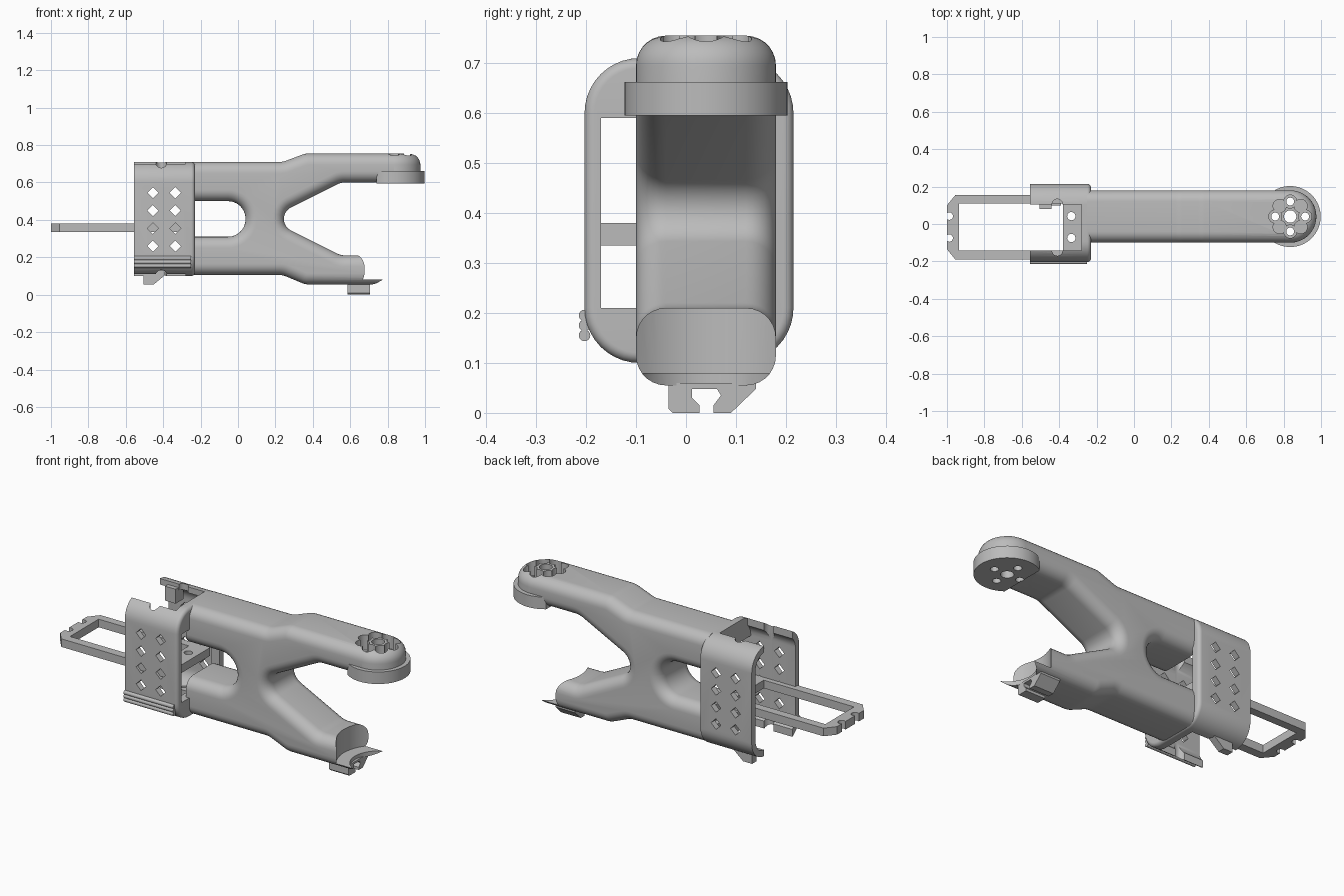
import bpy, bmesh, math
from mathutils import Vector

if "Cube" in bpy.data.objects:
    bpy.data.objects.remove(bpy.data.objects["Cube"])

grey = bpy.data.materials.new("plain grey")
grey.use_nodes = True
grey.diffuse_color = (0.5, 0.5, 0.5, 1)
grey.node_tree.nodes["Principled BSDF"].inputs["Base Color"].default_value = (0.5, 0.5, 0.5, 1)

AXES = {"x": lambda u, v, w: (w, u, v), "y": lambda u, v, w: (u, w, v), "z": lambda u, v, w: (u, v, w)}


def fillet(points, steps=10):
    """Round the corners of a polygon given as (u, v, radius)."""
    out = []
    for i, (u, v, r) in enumerate(points):
        p = Vector((u, v))
        if r == 0:
            out.append(p)
            continue
        a = (Vector(points[i - 1][:2]) - p).normalized()
        b = (Vector(points[(i + 1) % len(points)][:2]) - p).normalized()
        half = a.angle(b) / 2
        centre = p + (a + b).normalized() * (r / math.sin(half))
        start = p + a * (r / math.tan(half)) - centre
        end = p + b * (r / math.tan(half)) - centre
        turn = math.atan2(start.x * end.y - start.y * end.x, start.dot(end))
        for k in range(steps + 1):
            t = turn * k / steps
            c, s = math.cos(t), math.sin(t)
            out.append(centre + Vector((start.x * c - start.y * s, start.x * s + start.y * c)))
    return out


def prism(name, points, axis, lo, hi, low_round=0, high_round=0):
    """Extrude a polygon along an axis, optionally rounding its end rims."""
    place = AXES[axis]
    bm = bmesh.new()
    ends = [[bm.verts.new(place(p[0], p[1], w)) for p in points] for w in (lo, hi)]
    caps = [bm.faces.new(ring) for ring in ends]
    n = len(points)
    for i in range(n):
        j = (i + 1) % n
        bm.faces.new((ends[0][i], ends[0][j], ends[1][j], ends[1][i]))
    bmesh.ops.recalc_face_normals(bm, faces=bm.faces)
    rims = [list(cap.edges) for cap in caps]
    for rim, r in zip(rims, (low_round, high_round)):
        if r:
            bmesh.ops.bevel(bm, geom=rim, offset=r, segments=7, profile=0.5,
                            affect="EDGES", clamp_overlap=False)
    bmesh.ops.recalc_face_normals(bm, faces=bm.faces)
    mesh = bpy.data.meshes.new(name)
    bm.to_mesh(mesh)
    bm.free()
    mesh.materials.append(grey)
    ob = bpy.data.objects.new(name, mesh)
    bpy.context.collection.objects.link(ob)
    return ob


def rect(u0, u1, v0, v1, r=0):
    return fillet([(u0, v0, r), (u1, v0, r), (u1, v1, r), (u0, v1, r)])


def circle(u, v, r, n=32):
    return [(u + r * math.cos(2 * math.pi * i / n), v + r * math.sin(2 * math.pi * i / n)) for i in range(n)]


def cut(targets, points, axis, lo, hi):
    """Subtract a prism from each target."""
    tool = prism("cutter", points, axis, lo, hi)
    tool.hide_render = True
    for ob in targets:
        mod = ob.modifiers.new("cut", "BOOLEAN")
        mod.operation, mod.solver, mod.object = "DIFFERENCE", "EXACT", tool
        bpy.context.view_layer.update()
        mesh = bpy.data.meshes.new_from_object(ob.evaluated_get(bpy.context.evaluated_depsgraph_get()))
        ob.modifiers.clear()
        ob.data = mesh
    bpy.data.objects.remove(tool)


HX, HY = 0.835, 0.04          # centre of the round head

# Forked arm body, drawn too long and cut to length
outline = fillet([
    (-0.4, 0.71, 0), (0.24, 0.71, 0.1), (0.36, 0.755, 0.1), (1.0, 0.755, 0),
    (1.0, 0.6, 0), (0.55, 0.6, 0.1), (0.16, 0.405, 0.069), (0.55, 0.21, 0.1), (1.0, 0.21, 0),
    (1.0, 0.055, 0), (0.36, 0.055, 0.1), (0.24, 0.105, 0.1), (-0.4, 0.105, 0),
    (-0.4, 0.31, 0), (0.04, 0.31, 0.093), (0.04, 0.5, 0.093), (-0.4, 0.5, 0)])
arm = prism("arm_body", outline, "y", -0.1, 0.18, 0.06, 0.06)
cut([arm], rect(HX, 1.2, -0.3, 0.3), "z", -0.1, 1)
cut([arm], rect(-0.6, -0.25, -0.3, 0.3), "z", -0.1, 1)

# Lower arm: hollow end with a thin pointed lip
cut([arm], circle(HX, HY, 0.212, 64), "z", 0.08, 0.3)
cut([arm], circle(HX, HY, 0.143, 64), "z", -0.1, 0.3)

# Round head with its collar
head = prism("arm_head", circle(HX, HY, 0.14, 64), "z", 0.6, 0.755, 0, 0.06)
collar = prism("head_collar", circle(HX, HY, 0.163, 64), "z", 0.595, 0.662)
cut([collar], rect(0.6, 0.74, -0.3, 0.3), "z", 0.5, 0.8)
for i in range(8):
    a = i * math.pi / 4
    x, y = HX + 0.08 * math.cos(a), HY + 0.08 * math.sin(a)
    cut([arm, head], circle(x, y, 0.035), "z", 0.67, 0.9)
    if i % 2 == 0:
        cut([arm, head, collar], circle(x, y, 0.021), "z", 0.5, 0.9)
cut([arm, head, collar], circle(HX, HY, 0.033), "z", 0.5, 0.9)

# Slotted clip under the lower arm
clip = prism("lower_clip", [
    (-0.035, 0.06), (-0.035, 0.008), (-0.027, 0), (0.027, 0), (0.027, 0.015), (0.012, 0.03),
    (0.012, 0.048), (0.062, 0.048), (0.07, 0.035), (0.055, 0.015), (0.055, 0), (0.09, 0),
    (0.14, 0.048), (0.14, 0.06)], "x", 0.585, 0.705)

# Holder sleeve: hollow, open above and below, windowed towards the arm
holder = prism("holder_sleeve", rect(-0.203, 0.215, 0.1, 0.71, 0.11), "x", -0.555, -0.23, 0, 0.02)
cut([holder], rect(-0.17, 0.182, 0.133, 0.677, 0.08), "x", -0.7, -0.28)
cut([holder], rect(-0.17, 0.165, 0.21, 0.59), "x", -0.4, -0.1)
cut([holder], rect(-0.7, -0.28, -0.142, 0.105), "z", 0, 1)
for y in (-0.142, 0.105):
    cut([holder], circle(-0.41, y, 0.028), "z", 0, 1)
for x in (-0.455, -0.335):
    for z in (0.26, 0.355, 0.45, 0.545):
        cut([holder], circle(x, z, 0.03, 4), "y", -0.4, 0.4)

# Grip ridges on the front wall
ridges = [prism("grip_ridge", circle(-0.203, z, 0.0115, 16), "x", -0.555, -0.25)
          for z in (0.155, 0.175, 0.195)]

# Catches at the top and bottom of the back wall
bottom_catch = prism("bottom_catch", [(-0.505, 0.13), (-0.505, 0.055), (-0.45, 0.055), (-0.39, 0.105),
                                      (-0.39, 0.13)], "y", 0.1, 0.14)
top_catch = prism("top_catch", rect(-0.505, -0.44, 0.61, 0.69), "y", 0.08, 0.15)

# Sliding tray frame
tray = prism("tray_frame", [(-0.28, -0.19), (-0.28, 0.155), (-0.955, 0.155), (-1.0, 0.1),
                            (-1.0, -0.135), (-0.955, -0.19)], "z", 0.335, 0.38)
cut([tray], rect(-0.935, -0.38, -0.142, 0.11), "z", 0, 1)
for y in (0.042, -0.075):
    cut([tray], circle(-0.335, y, 0.022), "z", 0, 1)
    cut([tray], circle(-0.988, y, 0.02), "z", 0, 1)

# Smooth shading with sharp edges kept
bpy.ops.object.select_all(action="DESELECT")
for ob in [arm, head, collar, clip, holder, tray, bottom_catch, top_catch] + ridges:
    ob.select_set(True)
    bpy.context.view_layer.objects.active = ob
bpy.ops.object.shade_smooth_by_angle(angle=math.radians(30))
